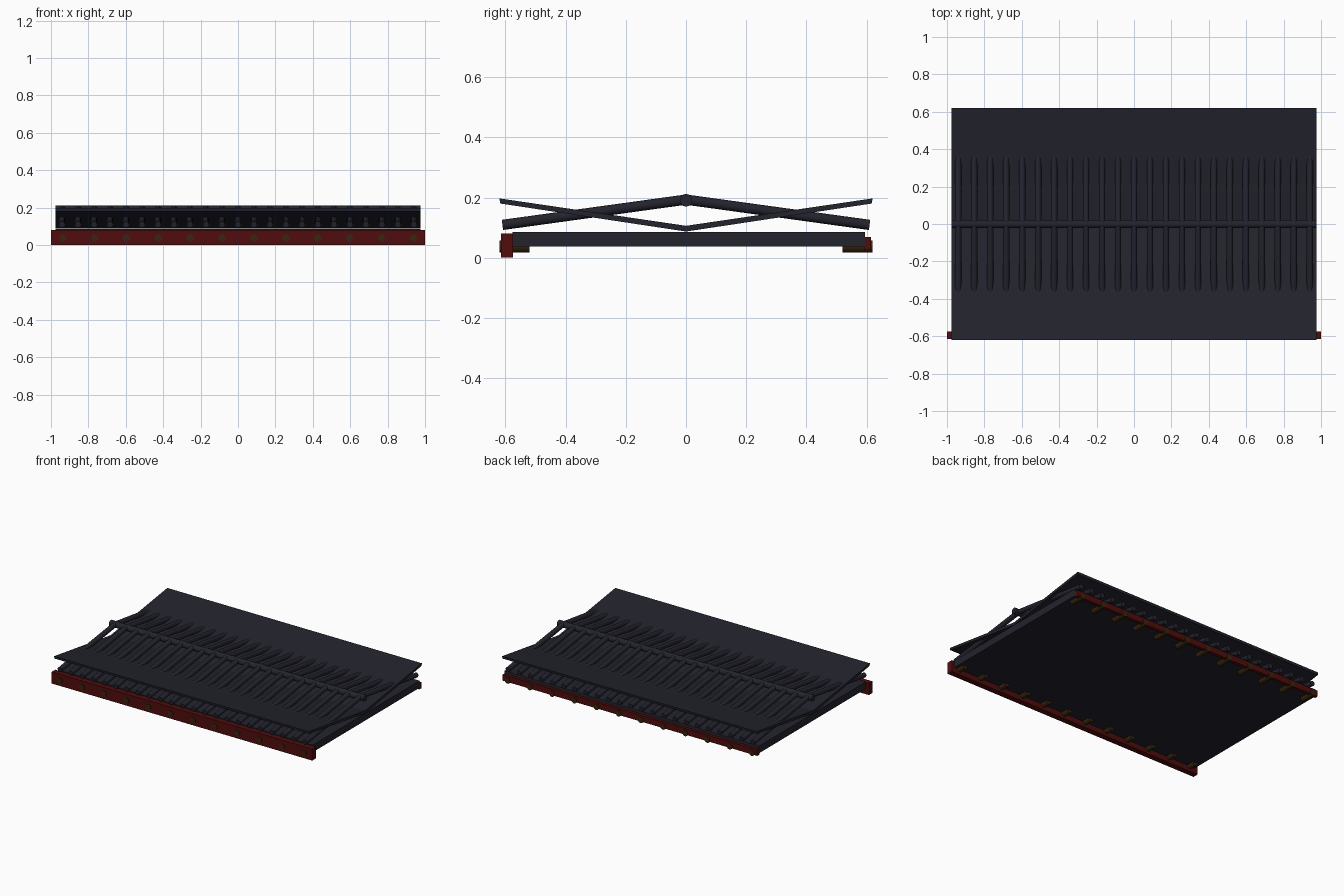
import bpy, bmesh
from math import radians
from mathutils import Vector

old = bpy.data.objects.get("Cube")
if old:
    bpy.data.objects.remove(old, do_unlink=True)


def material(name, rgb):
    m = bpy.data.materials.new(name)
    m.use_nodes = True
    m.diffuse_color = (*rgb, 1)
    bsdf = m.node_tree.nodes["Principled BSDF"]
    bsdf.inputs["Base Color"].default_value = (*rgb, 1)
    return m


slate = material("dark slate", (0.017, 0.017, 0.027))
red = material("deep red", (0.08, 0.004, 0.004))
brown = material("dark brown", (0.04, 0.018, 0.004))


def finish(name, bm, mat):
    bmesh.ops.recalc_face_normals(bm, faces=bm.faces[:])
    mesh = bpy.data.meshes.new(name)
    bm.to_mesh(mesh)
    bm.free()
    obj = bpy.data.objects.new(name, mesh)
    bpy.context.collection.objects.link(obj)
    mesh.materials.append(mat)
    return obj


def prism(name, profile, half_x, mat):
    """Sweep a (y, z) profile along x."""
    bm = bmesh.new()
    face = bm.faces.new([bm.verts.new((-half_x, y, z)) for y, z in profile])
    side = bmesh.ops.extrude_face_region(bm, geom=[face])["geom"]
    verts = [g for g in side if isinstance(g, bmesh.types.BMVert)]
    bmesh.ops.translate(bm, verts=verts, vec=(2 * half_x, 0, 0))
    return finish(name, bm, mat)


def box(name, y0, y1, z0, z1, half_x, mat):
    return prism(name, [(y0, z0), (y1, z0), (y1, z1), (y0, z1)], half_x, mat)


def rod(name, a, b, radius, mat):
    a, b = Vector(a), Vector(b)
    bm = bmesh.new()
    bmesh.ops.create_cone(bm, cap_ends=True, segments=16, radius1=radius,
                          radius2=radius, depth=(b - a).length)
    obj = finish(name, bm, mat)
    obj.location = (a + b) / 2
    obj.rotation_euler = (b - a).to_track_quat("Z", "Y").to_euler()
    bpy.ops.object.select_all(action="DESELECT")
    obj.select_set(True)
    bpy.context.view_layer.objects.active = obj
    bpy.ops.object.shade_smooth_by_angle(angle=radians(40))
    return obj


def spread(count, half):
    return [-half + 2 * half * i / (count - 1) for i in range(count)]


# Base slab with a beam along the front and a smaller one along the back
HALF = 0.977
box("base_slab", -0.576, 0.594, 0.037, 0.086, HALF, slate)
box("front_beam", -0.615, -0.575, 0, 0.08, 1.0, red)
box("back_beam", 0.592, 0.615, 0.026, 0.068, HALF, red)

# Two thin panels rising outward from the centre line
for side, label in ((-1, "front"), (1, "back")):
    prism(label + "_panel", [(0, 0.087), (side * 0.617, 0.18),
                             (side * 0.62, 0.197), (0, 0.106)], HALF, slate)

# Ridge bar and the sloping rods that pass through the panels
rod("ridge_bar", (-HALF, 0, 0.191), (HALF, 0, 0.191), 0.021, slate)
for x in spread(23, 0.94):
    for side, label in ((-1, "front"), (1, "back")):
        rod(label + "_rod", (x, 0, 0.193), (x, side * 0.61, 0.109), 0.017, slate)

# Round pegs through both beams
for x in spread(12, 0.937):
    for side, label in ((-1, "front"), (1, "back")):
        rod(label + "_peg", (x, side * 0.52, 0.037), (x, side * 0.62, 0.037), 0.02, brown)
